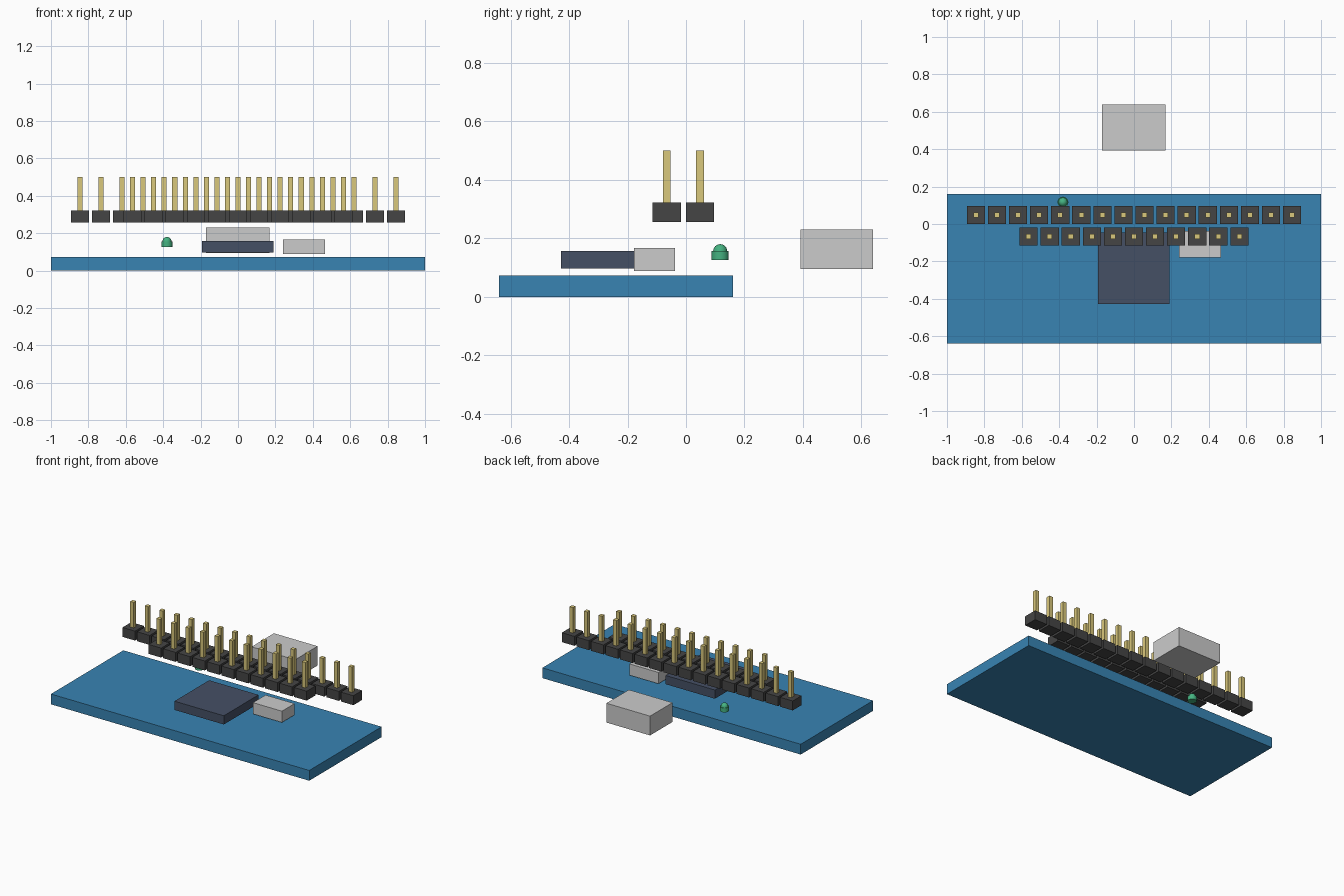
import bpy, bmesh, math
from mathutils import Matrix, Vector

if "Cube" in bpy.data.objects:
    bpy.data.objects.remove(bpy.data.objects["Cube"])


def material(name, rgb):
    m = bpy.data.materials.new(name)
    m.diffuse_color = (*rgb, 1)
    m.use_nodes = True
    m.node_tree.nodes["Principled BSDF"].inputs["Base Color"].default_value = m.diffuse_color
    return m


BLUE = material("board_blue", (0.04, 0.23, 0.45))
DARK = material("chip_slate", (0.06, 0.08, 0.13))
BLACK = material("header_black", (0.06, 0.06, 0.06))
GOLD = material("pin_gold", (0.70, 0.58, 0.20))
GREEN = material("lamp_green", (0.06, 0.45, 0.22))
SILVER = material("metal_silver", (0.60, 0.61, 0.63))


def add_box(bm, x, y, z):
    """Box from (min, max) pairs."""
    size = [b - a for a, b in (x, y, z)]
    mid = [(a + b) / 2 for a, b in (x, y, z)]
    bmesh.ops.create_cube(bm, size=1, matrix=Matrix.Translation(Vector(mid)) @ Matrix.Diagonal((*size, 1)))


def finish(bm, name, mat):
    me = bpy.data.meshes.new(name)
    bm.to_mesh(me)
    bm.free()
    me.materials.append(mat)
    ob = bpy.data.objects.new(name, me)
    bpy.context.collection.objects.link(ob)
    return ob


def box(name, x, y, z, mat):
    bm = bmesh.new()
    add_box(bm, x, y, z)
    return finish(bm, name, mat)


# Board and the floating components
box("circuit_board", (-1, 1), (-0.64, 0.16), (0, 0.072), BLUE)
box("processor_chip", (-0.192, 0.19), (-0.428, -0.045), (0.096, 0.157), DARK)
box("crystal", (0.24, 0.465), (-0.178, -0.038), (0.088, 0.167), SILVER)
box("data_port", (-0.17, 0.168), (0.392, 0.64), (0.095, 0.23), SILVER)

# Two pin rows: one body block and one post per pin
PITCH = 0.1127
for row, count, y in (("rear", 16, 0.048), ("front", 11, -0.066)):
    for part, half, z, mat in (("header", 0.0485, (0.256, 0.322), BLACK),
                               ("pins", 0.0135, (0.26, 0.5), GOLD)):
        bm = bmesh.new()
        for i in range(count):
            x = (i - (count - 1) / 2) * PITCH
            add_box(bm, (x - half, x + half), (y - half, y + half), z)
        finish(bm, f"{row}_{part}", mat)

# Indicator lamp: short round base under a dome, spun from a profile
R, Z0, ZT = 0.024, 0.126, 0.156
profile = [(0, Z0), (0.029, Z0), (0.029, ZT)]
profile += [(R * math.cos(a), ZT + R * math.sin(a)) for a in (i * math.pi / 12 for i in range(7))]
bm = bmesh.new()
verts = [bm.verts.new((r, 0, z)) for r, z in profile]
edges = [bm.edges.new(pair) for pair in zip(verts, verts[1:])]
bmesh.ops.spin(bm, geom=verts + edges, cent=(0, 0, 0), axis=(0, 0, 1), angle=2 * math.pi, steps=24)
bmesh.ops.remove_doubles(bm, verts=bm.verts, dist=0.0005)
bmesh.ops.recalc_face_normals(bm, faces=bm.faces)
lamp = finish(bm, "indicator_lamp", GREEN)
lamp.location = (-0.38, 0.117, 0)
bpy.context.view_layer.objects.active = lamp
lamp.select_set(True)
bpy.ops.object.shade_smooth_by_angle(angle=math.radians(35))
